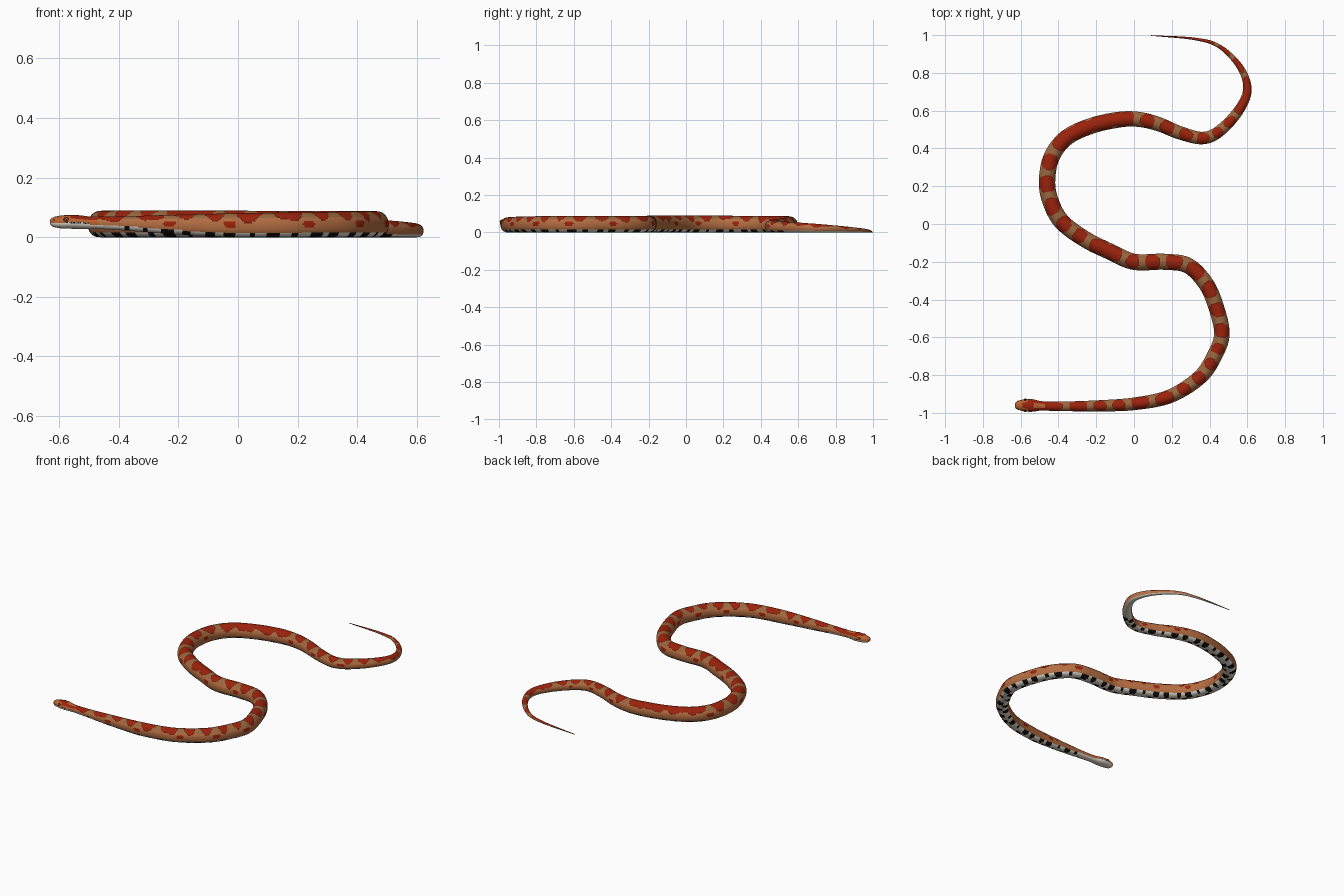
import bpy, bmesh
from math import sin, cos, pi, degrees, copysign, sqrt
from mathutils import Vector

cube = bpy.data.objects.get("Cube")
if cube:
    bpy.data.objects.remove(cube)


def material(name, srgb):
    rgb = [(c / 255 / 12.92) if c < 11 else ((c / 255 + 0.055) / 1.055) ** 2.4 for c in srgb]
    mat = bpy.data.materials.new(name)
    mat.use_nodes = True
    mat.diffuse_color = (*rgb, 1)
    bsdf = next(n for n in mat.node_tree.nodes if n.type == 'BSDF_PRINCIPLED')
    bsdf.inputs["Base Color"].default_value = (*rgb, 1)
    return mat


names = ["saddle red", "side orange tan", "dusty tan", "belly ivory", "black",
         "saddle border", "head orange"]
colours = [(154, 34, 12), (180, 110, 66), (152, 104, 64), (226, 219, 204), (18, 15, 14),
           (112, 30, 13), (186, 98, 48)]
MATS = [material(n, c) for n, c in zip(names, colours)]
RED, TAN, DUSTY, IVORY, BLACK, BORDER, ORANGE = range(len(MATS))

# Winding centre line, nose to tail tip
path = [(-.63, -.96), (-.56, -.96), (-.42, -.965), (-.2, -.963), (0, -.952), (.19, -.912),
        (.35, -.81), (.43, -.69), (.465, -.58), (.435, -.44), (.38, -.315), (.285, -.22),
        (.16, -.2), (0, -.2), (-.13, -.145), (-.26, -.08), (-.385, .015), (-.445, .13),
        (-.46, .235), (-.435, .357), (-.357, .457), (-.225, .52), (-.075, .553), (.03, .553),
        (.135, .527), (.24, .484), (.36, .455), (.45, .49), (.55, .595), (.6, .71),
        (.562, .83), (.452, .94), (.32, .98), (.09, .998)]

# Distance from the nose, width, underside height, top height
profile = [(0, .022, .043, .06), (.006, .036, .037, .065), (.015, .047, .033, .069),
           (.035, .058, .03, .073), (.06, .067, .029, .075), (.085, .069, .028, .075),
           (.105, .062, .028, .073), (.13, .052, .028, .07), (.16, .048, .028, .069),
           (.25, .05, .023, .07), (.4, .057, .011, .075), (.6, .066, 0, .08),
           (1.1, .081, 0, .087), (2.4, .088, 0, .09), (3.2, .084, 0, .086),
           (3.65, .067, 0, .066), (3.89, .056, 0, .054), (4.02, .047, 0, .046),
           (4.14, .036, 0, .036), (4.3, .023, 0, .023), (4.43, .015, 0, .015),
           (4.8, .003, 0, .003)]

# Pale gaps between the back saddles, by distance from the nose
gaps = [.27, .4, .5, .6, .73, .86, .96, 1.06, 1.15, 1.24, 1.35, 1.46, 1.58, 1.71, 1.83, 1.94,
        2.04, 2.25, 2.35, 2.46, 2.58, 2.7, 2.82, 3.31, 3.42, 3.53, 3.63, 3.72, 3.8, 3.89,
        4.12, 4.24, 4.34]
# Places where neighbouring saddles run together, leaving side notches only
notches = [2.14, 2.94, 3.06, 3.19, 4.0]


def smooth_path(points, steps=24):
    pts = [Vector(p) for p in points]
    pts = [2 * pts[0] - pts[1]] + pts + [2 * pts[-1] - pts[-2]]
    out = []
    for a, b, c, d in zip(pts, pts[1:], pts[2:], pts[3:]):
        for i in range(steps):
            t = i / steps
            out.append(.5 * (2 * b + (c - a) * t + (2 * a - 5 * b + 4 * c - d) * t * t
                             + (3 * b - a - 3 * c + d) * t ** 3))
    return out + [pts[-2]]


line = smooth_path(path)
lengths = [0.0]
for p, q in zip(line, line[1:]):
    lengths.append(lengths[-1] + (q - p).length)
total = lengths[-1]
profile[-1] = (total,) + profile[-1][1:]


def point_at(s):
    s = min(max(s, 0), total)
    i = next((k for k in range(1, len(lengths)) if lengths[k] >= s), len(lengths) - 1)
    t = (s - lengths[i - 1]) / (lengths[i] - lengths[i - 1])
    return line[i - 1].lerp(line[i], t)


def section_at(s):
    for a, b in zip(profile, profile[1:]):
        if s <= b[0]:
            t = (s - a[0]) / (b[0] - a[0])
            return [u + (v - u) * t for u, v in zip(a[1:], b[1:])]
    return profile[-1][1:]


def skin_colour(s, angle):
    """Pick a colour from the distance along the body and the angle round it."""
    height, side = sin(angle), 1 if cos(angle) > 0 else -1
    phi = abs((degrees(angle) - 90 + 180) % 360 - 180)
    belly = -.22 - .42 * min(1, max(0, (s - .12) / .45))
    # Ivory underside with large alternating dark checks
    if height < belly:
        wave = sin(s * 88 + side * 1.3) + .7 * sin(s * 37 + side)
        if .25 < s < 3.85 and wave > (.1 if phi < 160 else .5):
            return BLACK
        return IVORY
    # Head: lip bars, red crown and stripes running on to the neck
    if s < .16:
        if .05 < s < .13 and 90 < phi < 103:
            return BLACK if sin(s * 800) > -.2 else IVORY
        crown = .04 < s < .1 and phi < 40 - abs(s - .075) * 500
        stripe = s > .07 and 25 < phi < 60
        return RED if crown or stripe else ORANGE
    # Rounded red back saddles with a thin dark rim
    nearest = min(range(len(gaps)), key=lambda i: abs(s - gaps[i]))
    d = abs(s - gaps[nearest])
    notch = min(abs(s - n) for n in notches)
    half = .016 if s < 3.6 else .011
    swell = sqrt(min(1, max(0, (d - half) / .032)))
    extent = 14 + 56 * swell + 8 * sin(s * 71 + side) + 5 * sin(s * 43 + side * 2)
    extent -= 28 * max(0, 1 - notch / .025)
    if d > half and phi < extent:
        return BORDER if phi > extent - 6 or d < half + .004 else RED
    # Side blotches beside alternate gaps
    if (nearest + (side > 0)) % 2 and .3 < s < 3.8:
        if (d / .021) ** 2 + ((phi - 84) / 16) ** 2 < 1:
            return RED
    return DUSTY if phi < 55 else TAN


# Snake body, one continuous tapering tube
SIDES = 40
stations, s = [], 0.0
while s < total:
    stations.append(s)
    s += .003 if s < .16 else .0055
stations.append(total)

bm = bmesh.new()
rings = []
for s in stations:
    centre = point_at(s)
    along = (point_at(s + .012) - point_at(s - .012)).normalized()
    across = Vector((-along.y, along.x))
    width, low, high = section_at(s)
    ring = []
    for k in range(SIDES):
        a = 2 * pi * k / SIDES
        c, h = cos(a), sin(a)
        if h < 0:  # fuller, flatter belly
            c, h = copysign(abs(c) ** .8, c), -abs(h) ** .85
        p = centre + across * (c * width / 2)
        ring.append(bm.verts.new((p.x, p.y, (low + high) / 2 + h * (high - low) / 2)))
    rings.append(ring)
for i in range(len(rings) - 1):
    middle = (stations[i] + stations[i + 1]) / 2
    for k in range(SIDES):
        n = (k + 1) % SIDES
        face = bm.faces.new((rings[i][k], rings[i][n], rings[i + 1][n], rings[i + 1][k]))
        face.material_index = skin_colour(middle, 2 * pi * (k + .5) / SIDES)
bm.faces.new(rings[0]).material_index = ORANGE
bm.faces.new(rings[-1]).material_index = TAN
bmesh.ops.recalc_face_normals(bm, faces=bm.faces)
for face in bm.faces:
    face.smooth = True
mesh = bpy.data.meshes.new("snake_body")
bm.to_mesh(mesh)
bm.free()
for mat in MATS:
    mesh.materials.append(mat)
bpy.context.collection.objects.link(bpy.data.objects.new("snake_body", mesh))


# Eyes and nostrils, mirrored across the head
def bead(name, location, scale, mat):
    bpy.ops.mesh.primitive_uv_sphere_add(segments=20, ring_count=12, radius=1, location=location)
    obj = bpy.context.object
    obj.name, obj.scale = name, scale
    obj.data.materials.append(MATS[mat])
    bpy.ops.object.shade_smooth()


for label, side in (("left", -1), ("right", 1)):
    bead("eye_rim_" + label, (-.576, -.96 + side * .0285, .0585), (.0095, .0055, .0085), BLACK)
    bead("iris_" + label, (-.576, -.96 + side * .030, .0585), (.0072, .0055, .0065), ORANGE)
    bead("pupil_" + label, (-.576, -.96 + side * .032, .0585), (.0035, .0045, .0035), BLACK)
    bead("nostril_" + label, (-.617, -.96 + side * .0205, .058), (.002, .002, .0015), BLACK)
